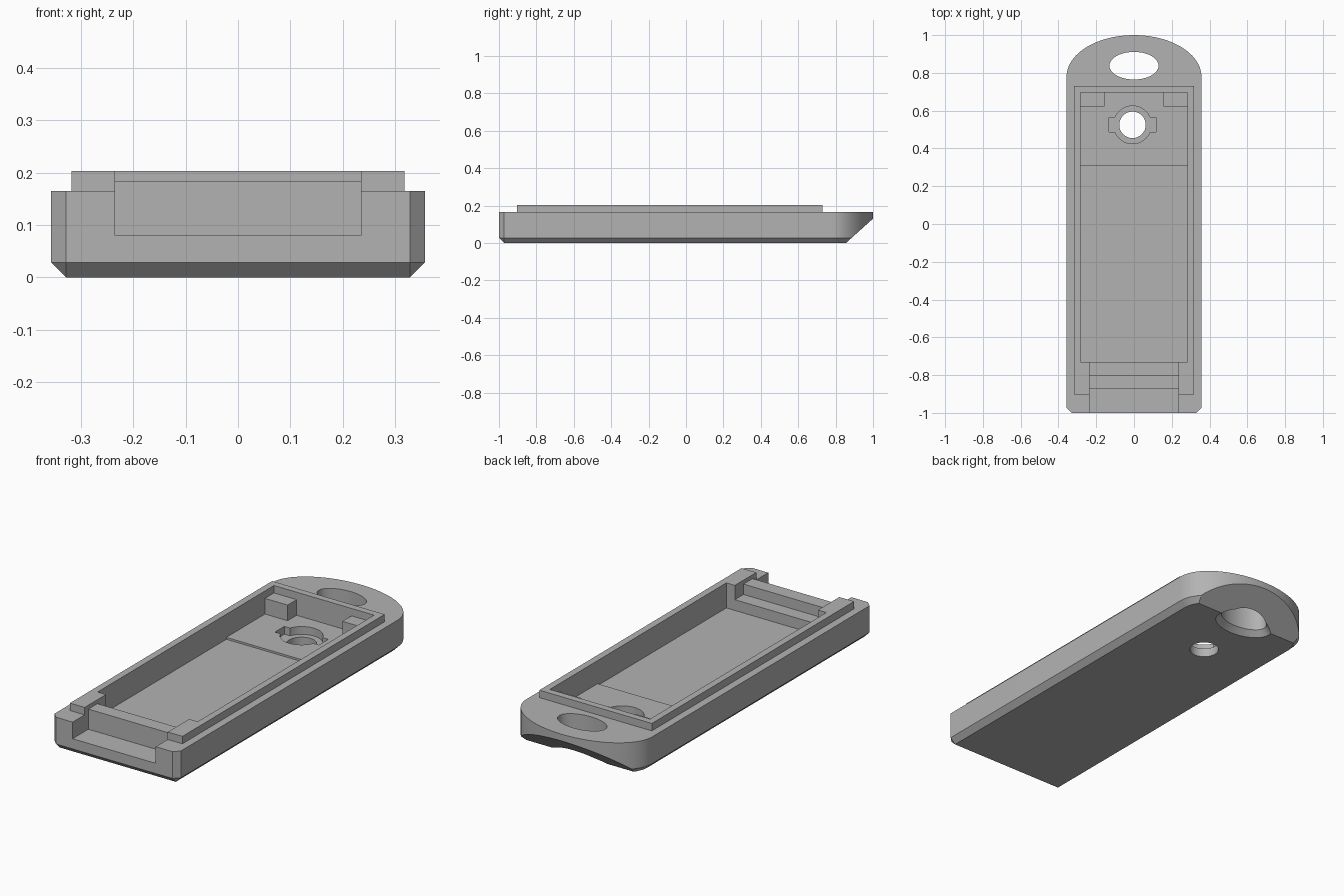
import bpy, bmesh
from math import cos, sin, pi, radians

cube = bpy.data.objects.get("Cube")
if cube:
    bpy.data.objects.remove(cube, do_unlink=True)

GREY = (0.45, 0.45, 0.45, 1)
mat = bpy.data.materials.new("plain grey")
mat.use_nodes = True
mat.diffuse_color = GREY
mat.node_tree.nodes["Principled BSDF"].inputs["Base Color"].default_value = GREY

HALF_W, TOP, LIP_TOP, BEVEL = 0.357, 0.165, 0.203, 0.028


def loft(name, layers):
    """Closed solid through stacked outlines with equal point counts."""
    bm = bmesh.new()
    rings = [[bm.verts.new(p) for p in layer] for layer in layers]
    n = len(rings[0])
    for a, b in zip(rings, rings[1:]):
        for i in range(n):
            j = (i + 1) % n
            bm.faces.new((a[i], a[j], b[j], b[i]))
    bm.faces.new(rings[0][::-1])
    bm.faces.new(rings[-1])
    bmesh.ops.remove_doubles(bm, verts=bm.verts, dist=1e-5)
    bmesh.ops.recalc_face_normals(bm, faces=bm.faces)
    mesh = bpy.data.meshes.new(name)
    bm.to_mesh(mesh)
    bm.free()
    mesh.materials.append(mat)
    obj = bpy.data.objects.new(name, mesh)
    bpy.context.collection.objects.link(obj)
    return obj


def box(name, x0, x1, y0, y1, z0, z1):
    corners = ((x0, y0), (x1, y0), (x1, y1), (x0, y1))
    return loft(name, [[(x, y, z) for x, y in corners] for z in (z0, z1)])


def ellipse(cx, cy, rx, ry, z, n=64):
    return [(cx + rx * cos(2 * pi * i / n), cy + ry * sin(2 * pi * i / n), z)
            for i in range(n)]


def combine(target, tool, operation="DIFFERENCE"):
    """Apply a boolean and discard the tool."""
    mod = target.modifiers.new("boolean", "BOOLEAN")
    mod.operation, mod.solver, mod.object = operation, "EXACT", tool
    bpy.context.view_layer.objects.active = target
    bpy.ops.object.modifier_apply(modifier=mod.name)
    bpy.data.objects.remove(tool, do_unlink=True)


def outline(z, inset):
    """Rounded back end, straight sides, clipped front corners."""
    w, c = HALF_W - inset, BEVEL - inset
    front = -1 + inset
    pts = [(-w, front + c, z), (-w + c, front, z), (w - c, front, z), (w, front + c, z)]
    arc = [(w * cos(pi * i / 48), 0.78 + (0.22 - inset) * sin(pi * i / 48), z)
           for i in range(49)]
    return pts + arc


# Shell with bevelled underside
body = loft("case_shell", [outline(0, BEVEL), outline(BEVEL, 0), outline(TOP, 0)])

# Raised lip
combine(body, box("lip", -0.318, 0.318, -0.903, 0.73, 0.12, LIP_TOP), "UNION")

# Main cavity, raised floor and the bay between the corner posts
combine(body, box("cavity", -0.283, 0.283, -0.73, 0.31, 0.075, 0.3))
combine(body, box("raised_bay", -0.283, 0.283, -0.5, 0.622, 0.085, 0.3))
combine(body, box("post_gap", -0.155, 0.155, 0.5, 0.695, 0.085, 0.3))
combine(body, box("post_tops", -0.283, 0.283, 0.5, 0.695, TOP, 0.3))

# Stepped slot at the front
combine(body, box("inner_step", -0.235, 0.235, -0.8, -0.7, 0.13, 0.3))
combine(body, box("bar_top", -0.235, 0.235, -1.1, -0.7, 0.183, 0.3))
combine(body, box("front_step", -0.235, 0.235, -1.1, -0.873, 0.08, 0.3))

# Button recess with side keys, and its through hole
cx, cy = -0.008, 0.525
combine(body, loft("recess", [ellipse(cx, cy, 0.1, 0.1, z) for z in (0.045, 0.3)]))
combine(body, box("recess_keys", cx - 0.124, cx + 0.124, cy - 0.038, cy + 0.038, 0.045, 0.3))
combine(body, loft("through_hole", [ellipse(cx, cy, 0.07, 0.07, z) for z in (-0.1, 0.3)]))

# Sloped underside at the back
slope = ((0.755, -0.09), (1.155, -0.09), (1.155, 0.27))
combine(body, loft("slope_cut", [[(x, y, z) for y, z in slope] for x in (-0.5, 0.5)]))

# Strap hole, flared at the bottom
flare = ((-0.03, 0.06), (BEVEL, 0), (0.3, 0))
combine(body, loft("strap_hole", [ellipse(0, 0.838, 0.13 + e, 0.073 + e, z)
                                  for z, e in flare]))

bpy.ops.object.select_all(action="DESELECT")
body.select_set(True)
bpy.context.view_layer.objects.active = body
bpy.ops.object.shade_smooth_by_angle(angle=radians(30))
